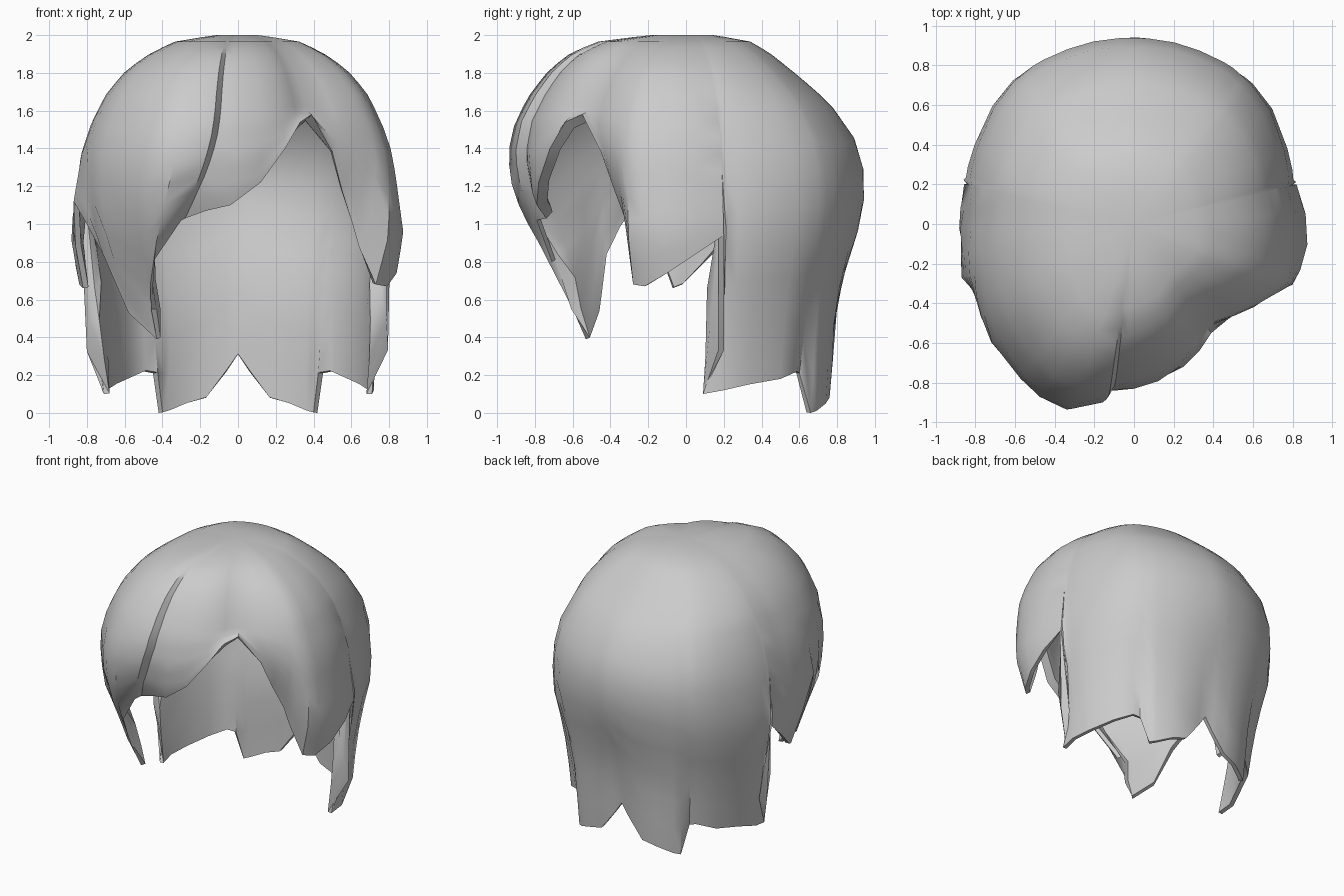
import bpy, bmesh, math

if "Cube" in bpy.data.objects:
    bpy.data.objects.remove(bpy.data.objects["Cube"])

# plan outline of the widest silhouette: (angle in degrees, radius)
OUTLINE = [(-5, .873), (0, .87), (14, .84), (27, .877), (38, .918), (51, .945), (73, .943), (90, .95),
           (108, .95), (131, .964), (143, .94), (154, .912), (177, .87), (197, .911), (221, .97),
           (238, .996), (250, 1.015), (262, .915), (263.3, .855), (277, .806), (291, .763),
           (304, .685), (312, .72), (338, .884), (355, .873), (360, .87), (374, .84)]

# vertical profiles as a fraction of that radius
LEVEL = [2, 1.97, 1.91, 1.82, 1.7, 1.55, 1.37, 1.17, .95, .75, .5, .25, 0]
BACK = [.15, .35, .46, .58, .73, .89, .98, 1, .955, .88, .82, .79, .74]
SIDE = [.12, .36, .51, .66, .78, .87, .94, .97, 1, .955, .89, .83, .79]
FRONT = [.2, .49, .65, .77, .87, .96, 1, .97, .86, .73, .61, .53, .5]

# hem points (x, y, z, optional angle at which the lock leaves the crown)
CURTAIN = [(.745, .2, .33, 14.5), (.71, .09, .10, 15.5), (.72, .2, .12, 19), (.67, .33, .15),
           (.6, .5, .18), (.5, .59, .22), (.45, .6, .21), (.42, .66, .0), (.38, .69, .01),
           (.28, .74, .05), (.17, .76, .08), (.06, .76, .22)]
LEFT_FLAP = [(-.85, .2, .90), (-.86, .08, .78), (-.84, -.02, .68), (-.82, -.07, .66),
             (-.86, -.15, .88)]
LEFT_BANG = [(-.87, -.27, 1.12), (-.79, -.36, .98), (-.71, -.43, .83), (-.58, -.48, .53),
             (-.43, -.53, .39, 234), (-.46, -.6, .55, 242), (-.45, -.71, .8, 252),
             (-.30, -.79, 1.02, 261.8)]
FRINGE = [(-.28, -.74, 1.03, 263.4), (-.17, -.77, 1.07, 267), (-.04, -.79, 1.1, 271), (.12, -.78, 1.22),
          (.25, -.72, 1.4), (.33, -.64, 1.54), (.39, -.55, 1.58)]
RIGHT_LOCK = [(.5, -.45, 1.38), (.55, -.38, 1.18), (.6, -.32, 1.02), (.64, -.3, .88),
              (.73, -.28, .68), (.79, -.22, .67), (.84, -.1, .74), (.85, .05, .84), (.82, .2, .94)]
DOME, DROP = 9, 9          # rows above and below the dome line
ROWS, LINE = DOME + DROP, 1.62


def interp(x, xs, ys):
    for i in range(len(xs) - 1):
        a, b = xs[i], xs[i + 1]
        if min(a, b) <= x <= max(a, b):
            return ys[i] + (ys[i + 1] - ys[i]) * (x - a) / (b - a)
    return ys[0] if abs(x - xs[0]) < abs(x - xs[-1]) else ys[-1]


def radius(deg, z):
    s = math.sin(math.radians(deg))
    w = s * s
    f = (w * interp(z, LEVEL, BACK if s > 0 else FRONT) + (1 - w) * interp(z, LEVEL, SIDE))
    return f * interp(deg, [p[0] for p in OUTLINE], [p[1] for p in OUTLINE])


def mirror(points):
    out = []
    for p in reversed(points):
        out.append((-p[0],) + p[1:3] + ((180 - p[3],) if len(p) > 3 else ()))
    return out


def lock_column(bm, p):
    """One strand line from the crown over the dome and down to its hem point."""
    hem_deg = math.degrees(math.atan2(p[1], p[0])) % 360
    base = p[3] if len(p) > 3 else hem_deg
    k = math.hypot(p[0], p[1]) / radius(base, p[2])
    bend = 2 if p[1] < 0 else 6
    col = []
    for i in range(ROWS):
        if i < DOME:
            t, z = 0, 2 + (LINE - 2) * (i / DOME) ** 1.6
        else:
            t = (i - DOME) / (DROP - 1)
            z = LINE + (p[2] - LINE) * t
        a = math.radians(base + (hem_deg - base) * t ** bend)
        r = radius(base, z) * (1 + (k - 1) * t ** (2 if p[1] < 0 else 3))
        col.append(bm.verts.new((r * math.cos(a), r * math.sin(a), z)))
    return col


# hair shell: all locks joined around the crown
hems = (CURTAIN + [(0, .76, .31)] + mirror(CURTAIN) + LEFT_FLAP + LEFT_BANG + FRINGE + RIGHT_LOCK)
bm = bmesh.new()
crown = bm.verts.new((0, 0, 2))
cols = [lock_column(bm, p) for p in hems]
for a, b in zip(cols, cols[1:] + cols[:1]):
    bm.faces.new((crown, a[0], b[0]))
    for i in range(ROWS - 1):
        bm.faces.new((a[i], a[i + 1], b[i + 1], b[i]))
mesh = bpy.data.meshes.new("hair")
bm.to_mesh(mesh)
bm.free()
hair = bpy.data.objects.new("hair", mesh)
bpy.context.collection.objects.link(hair)

# strand thickness: full on the scalp and the curtain's front edges, thin at the tips
group = hair.vertex_groups.new(name="thickness")
n = len(CURTAIN)
for v in mesh.vertices:
    c = max(v.index - 1, 0) // ROWS
    rise = v.co.z - hems[c][2]
    if c in (0, 1, 2 * n - 1, 2 * n):
        w = interp(v.co.z, [0, .1, .7, 1, 2], [.3, .3, 1, .9, .9])
    else:
        w = interp(rise, [0, .6, 2], [.6 if hems[c] in FRINGE else .3, .9, .9])
    group.add([v.index], w, 'REPLACE')
solid = hair.modifiers.new("thickness", 'SOLIDIFY')
solid.thickness = .1
solid.offset = -1
solid.vertex_group = group.name

bpy.context.view_layer.objects.active = hair
hair.select_set(True)
bpy.ops.object.modifier_apply(modifier=solid.name)
bpy.ops.object.shade_smooth_by_angle(angle=math.radians(40))
